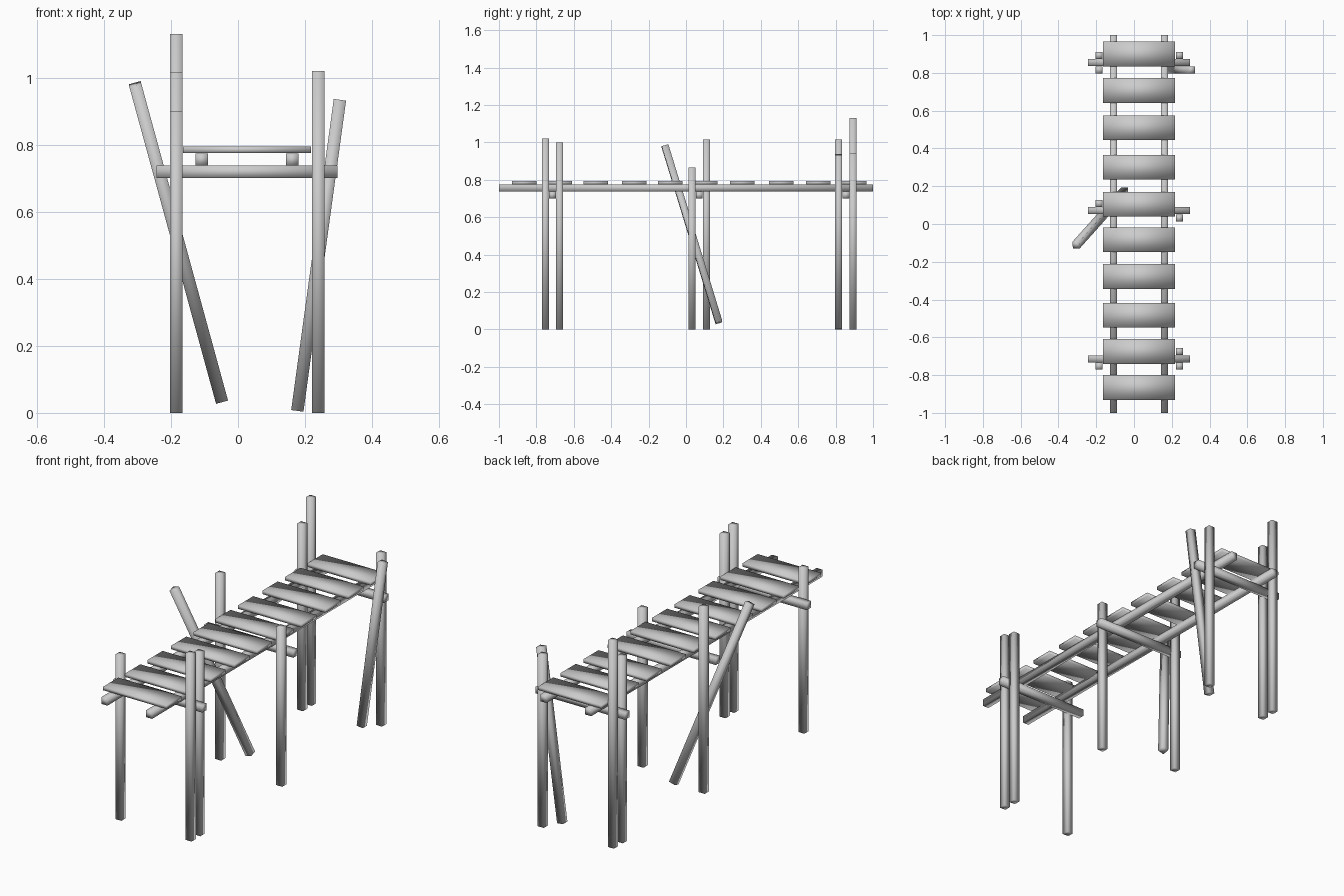
import bpy
from math import atan2, asin
from mathutils import Vector

if "Cube" in bpy.data.objects:
    bpy.data.objects.remove(bpy.data.objects["Cube"])

W = 0.037  # timber thickness


def box(name, center, size, rot=(0, 0, 0)):
    """Smooth-shaded rectangular timber."""
    bpy.ops.mesh.primitive_cube_add(size=1, location=center)
    ob = bpy.context.object
    ob.name = name
    ob.scale = size
    bpy.ops.object.transform_apply(location=False, rotation=False, scale=True)
    ob.rotation_euler = rot
    bpy.ops.object.shade_smooth()
    return ob


def leaning_post(name, bottom, top):
    """Square post running between two end centres."""
    a, b = Vector(bottom), Vector(top)
    d = (b - a).normalized()
    box(name, (a + b) / 2, (W, W, (b - a).length),
        (asin(-d.y), atan2(d.x, d.z), 0))


# long stringers under the deck
for side, x in (("left", -0.108), ("right", 0.162)):
    box(f"{side}_stringer", (x, 0, 0.756), (W, 2, W))

# deck planks, slightly irregular spacing
plank_y = (0.90, 0.707, 0.51, 0.30, 0.104, -0.083, -0.278, -0.483, -0.675, -0.865)
for i, y in enumerate(plank_y):
    box(f"plank_{i + 1}", (0.027, y, 0.785), (0.382, 0.131, 0.019))

# crossbeams carrying the stringers
for i, y in enumerate((-0.714, 0.071, 0.855)):
    box(f"crossbeam_{i + 1}", (0.027, y, 0.719), (0.54, W, W))

# upright posts: x, y, height
LEFT, RIGHT = -0.184, 0.240
posts = ((LEFT, -0.752, 0.90), (RIGHT, -0.752, 1.02), (RIGHT, -0.676, 1.00),
         (LEFT, 0.109, 1.015), (RIGHT, 0.032, 0.865),
         (LEFT, 0.893, 1.13), (LEFT, 0.816, 1.015), (RIGHT, 0.893, 0.94))
for i, (x, y, h) in enumerate(posts):
    box(f"post_{i + 1}", (x, y, h / 2), (W, W, h))

# two posts that have slipped sideways
leaning_post("leaning_post_middle", (-0.049, 0.176, 0.037), (-0.307, -0.112, 0.980))
leaning_post("leaning_post_back", (0.177, 0.816, 0.006), (0.304, 0.816, 0.934))
